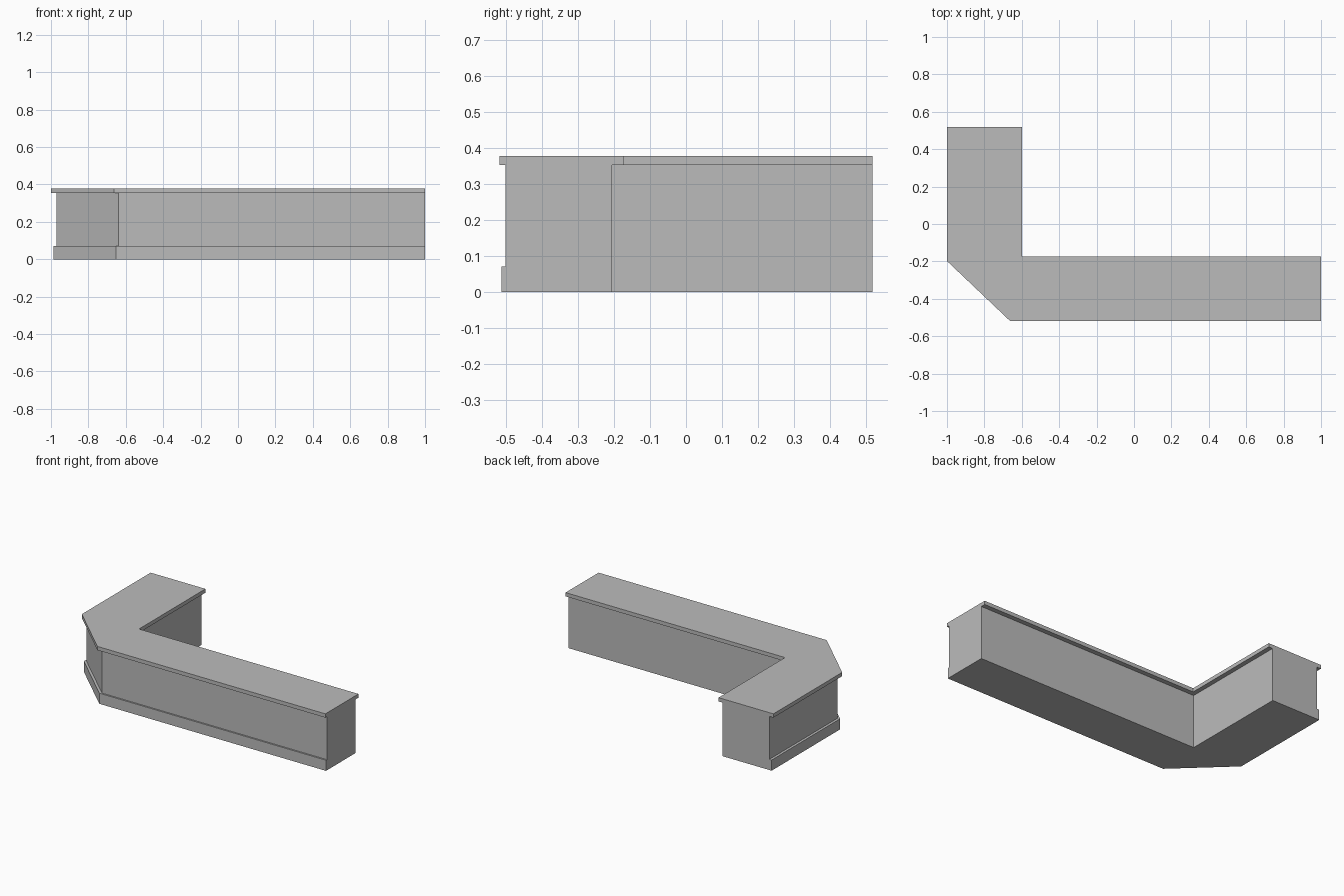
import bpy
import bmesh

cube = bpy.data.objects.get("Cube")
if cube:
    bpy.data.objects.remove(cube, do_unlink=True)

# One plain grey for the whole counter
grey = bpy.data.materials.new("plain_grey")
grey.use_nodes = True
colour = (0.5, 0.5, 0.5, 1)
grey.diffuse_color = colour
grey.node_tree.nodes["Principled BSDF"].inputs["Base Color"].default_value = colour

END_X, END_Y = 1.0, 0.518  # flush ends of the two wings


def corner_slab(name, z0, z1, outer, cut_front, cut_side, inner):
    """L-shaped slab with a chamfered outer corner.
    outer: outer side x and front y; cuts: chamfer ends; inner: inside corner."""
    outline = [
        (END_X, outer[1]), (END_X, inner[1]), inner, (inner[0], END_Y),
        (outer[0], END_Y), (outer[0], cut_side), (cut_front, outer[1]),
    ]
    bm = bmesh.new()
    base = bm.faces.new([bm.verts.new((x, y, z0)) for x, y in outline])
    ext = bmesh.ops.extrude_face_region(bm, geom=[base], use_keep_orig=True)
    top = [v for v in ext["geom"] if isinstance(v, bmesh.types.BMVert)]
    bmesh.ops.translate(bm, verts=top, vec=(0, 0, z1 - z0))
    bmesh.ops.recalc_face_normals(bm, faces=bm.faces)
    mesh = bpy.data.meshes.new(name)
    bm.to_mesh(mesh)
    bm.free()
    mesh.materials.append(grey)
    obj = bpy.data.objects.new(name, mesh)
    bpy.context.collection.objects.link(obj)
    return obj


body_inner = (-0.63, -0.205)

# Base plinth, recessed body and overhanging worktop
corner_slab("plinth", 0, 0.07, (-0.987, -0.512), -0.653, -0.195, body_inner)
corner_slab("counter_body", 0.07, 0.353, (-0.97, -0.502), -0.64, -0.19, body_inner)
corner_slab("worktop", 0.353, 0.378, (-1.0, -0.518), -0.663, -0.198, (-0.6, -0.174))
